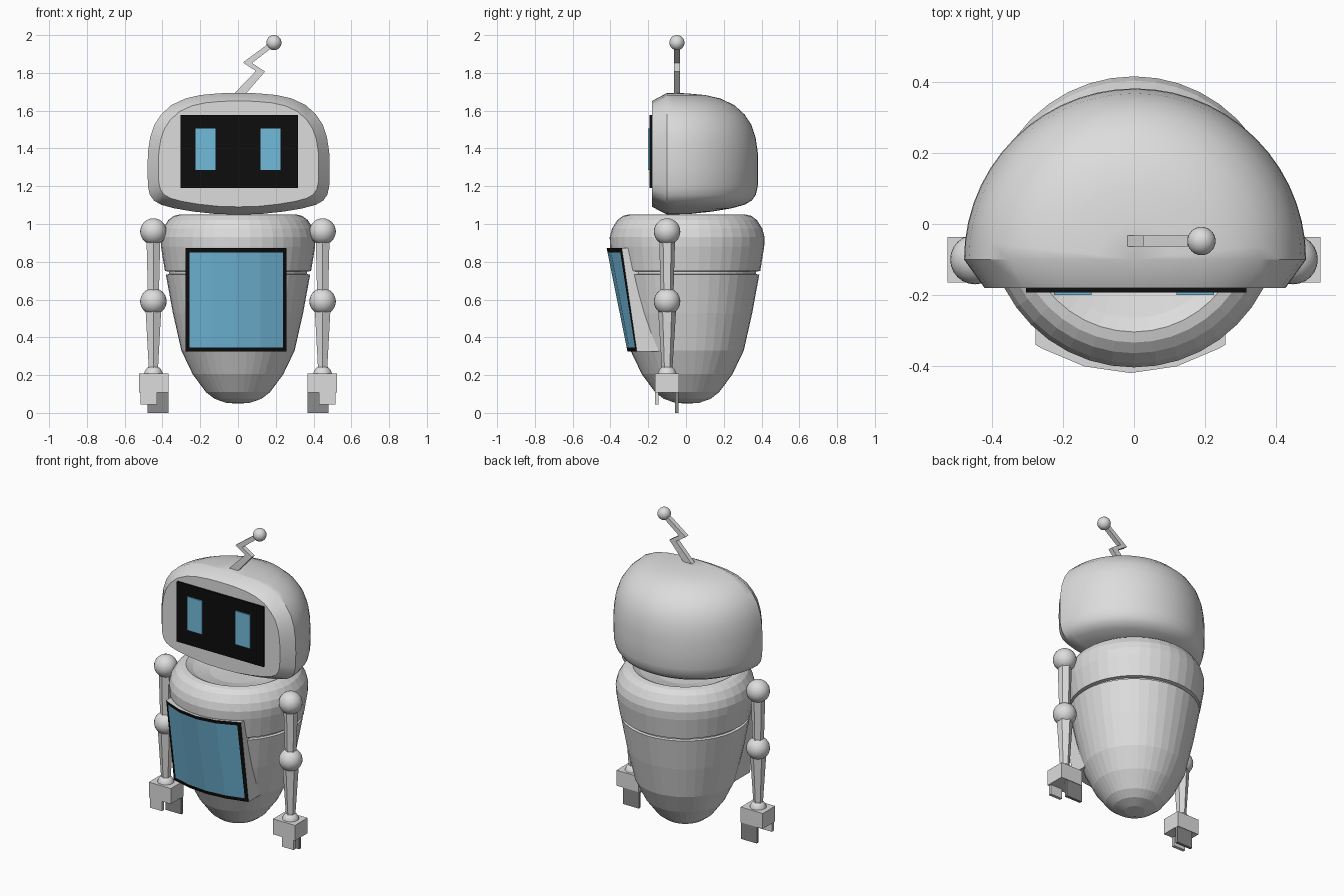
import bpy, bmesh, math
from mathutils import Matrix, Vector

if "Cube" in bpy.data.objects:
    bpy.data.objects.remove(bpy.data.objects["Cube"])


def material(name, rgb):
    m = bpy.data.materials.new(name)
    m.diffuse_color = (*rgb, 1)
    m.use_nodes = True
    m.node_tree.nodes["Principled BSDF"].inputs["Base Color"].default_value = m.diffuse_color
    return m


GREY = material("light_grey", (0.72, 0.72, 0.72))
DARK = material("dark_grey", (0.26, 0.26, 0.26))
BLACK = material("black", (0.004, 0.004, 0.004))
BLUE = material("light_blue", (0.17, 0.50, 0.72))


def finish(name, bm, *mats, smooth=False):
    bmesh.ops.recalc_face_normals(bm, faces=bm.faces[:])
    me = bpy.data.meshes.new(name)
    bm.to_mesh(me)
    bm.free()
    ob = bpy.data.objects.new(name, me)
    bpy.context.collection.objects.link(ob)
    for m in mats:
        me.materials.append(m)
    if smooth:
        bpy.ops.object.select_all(action='DESELECT')
        ob.select_set(True)
        bpy.context.view_layer.objects.active = ob
        bpy.ops.object.shade_smooth_by_angle(angle=math.radians(35))
    return ob


def box(name, x, y, z, mat):
    """Box from (min, max) pairs."""
    bm = bmesh.new()
    bmesh.ops.create_cube(bm, size=1)
    for v in bm.verts:
        for i, (a, b) in enumerate((x, y, z)):
            v.co[i] = a if v.co[i] < 0 else b
    return finish(name, bm, mat)


def ball(name, centre, r):
    bm = bmesh.new()
    bmesh.ops.create_uvsphere(bm, u_segments=24, v_segments=14, radius=r,
                              matrix=Matrix.Translation(centre))
    return finish(name, bm, GREY, smooth=True)


def limb(name, x, y, z0, z1, r0, r1):
    """Six-sided tapered rod, r0 at the bottom and r1 at the top."""
    bm = bmesh.new()
    bmesh.ops.create_cone(bm, cap_ends=True, segments=6, radius1=r0, radius2=r1, depth=z1 - z0,
                          matrix=Matrix.Translation((x, y, (z0 + z1) / 2)))
    return finish(name, bm, GREY)


def spun(profile, centre, angle, steps):
    """Spin an (r, z) profile about a vertical axis."""
    bm = bmesh.new()
    c = Vector(centre)
    vs = [bm.verts.new(c + Vector((r, 0, z))) for r, z in profile]
    es = [bm.edges.new(p) for p in zip(vs, vs[1:])]
    bmesh.ops.spin(bm, geom=vs + es, cent=c, axis=(0, 0, 1), angle=angle, steps=steps)
    bmesh.ops.remove_doubles(bm, verts=bm.verts[:], dist=1e-4)
    return bm


# Body: egg with a seam groove and a dished top
body = [(0, .05), (.06, .052), (.125, .075), (.17, .11), (.24, .205), (.30, .33), (.345, .53),
        (.382, .732), (.365, .735), (.365, .748), (.387, .751), (.408, .88), (.41, .93),
        (.398, .975), (.37, 1.02), (.34, 1.043), (.31, 1.05), (.27, 1.03), (.17, 1.005), (0, .995)]
finish("body", spun(body, (0, .006, 0), 2 * math.pi, 40), GREY)

# Head: half-spun dome at the back, bevelled flat face at the front
head = [(0, 1.05), (.12, 1.053), (.24, 1.066), (.34, 1.083), (.41, 1.102), (.448, 1.124),
        (.47, 1.155), (.48, 1.2), (.482, 1.29), (.48, 1.38), (.468, 1.46), (.446, 1.525),
        (.41, 1.58), (.355, 1.63), (.28, 1.665), (.2, 1.683), (.1, 1.692), (0, 1.694)]
bm = spun(head, (.003, -.1, 0), math.pi, 28)
rim = [e for e in bm.edges if e.is_boundary]
new = bmesh.ops.extrude_edge_only(bm, edges=rim)["geom"]
for v in (g for g in new if isinstance(g, bmesh.types.BMVert)):
    v.co = (.003 + (v.co.x - .003) * .88, -.18, 1.365 + (v.co.z - 1.365) * .87)
bmesh.ops.holes_fill(bm, edges=[e for e in bm.edges if e.is_boundary], sides=0)
finish("head", bm, GREY, smooth=True)

# Face display and eyes
box("face_screen", (-.305, .317), (-.193, -.178), (1.19, 1.578), BLACK)
for side, x in (("right", -.173), ("left", .173)):
    box(side + "_eye", (x - .053, x + .053), (-.2, -.191), (1.287, 1.505), BLUE)

# Chest panel: curved, leaning front with a black border and grey sides
bm = bmesh.new()
xs = [-.268, -.248, -.13, 0, .13, .248, .268]
zs = [.325, .347, .85, .872]


def panel_point(x, z):
    t = (z - .325) / .547
    return (x - .01, -.31 - .11 * t + (.05 + .03 * t) * (x / .268) ** 2, z)


grid = [[bm.verts.new(panel_point(x, z)) for x in xs] for z in zs]
for j in range(3):
    for i in range(6):
        f = bm.faces.new((grid[j][i], grid[j][i + 1], grid[j + 1][i + 1], grid[j + 1][i]))
        f.material_index = 1 if j in (0, 2) or i in (0, 5) else 2
back = bmesh.ops.extrude_edge_only(bm, edges=[e for e in bm.edges if e.is_boundary])["geom"]
for g in back:
    if isinstance(g, bmesh.types.BMVert):
        g.co.y = -.1
    elif isinstance(g, bmesh.types.BMFace):
        g.material_index = 0
for f in bmesh.ops.holes_fill(bm, edges=[e for e in bm.edges if e.is_boundary], sides=0)["faces"]:
    f.material_index = 0
finish("chest_panel", bm, GREY, BLACK, BLUE)

# Arms, hands and fingers
for side, s in (("right", -1), ("left", 1)):
    x, y = .448 * s, -.1
    ball(side + "_shoulder", (x, y, .96), .07)
    limb(side + "_upper_arm", x, y, .6, .95, .033, .043)
    ball(side + "_elbow", (x, y, .59), .07)
    limb(side + "_forearm", x, y, .2, .58, .026, .05)
    ball(side + "_wrist", (x, y, .2), .05)
    span = lambda a, b: tuple(sorted((a * s, b * s)))
    box(side + "_hand", span(.367, .525), (-.165, -.037), (.108, .208), GREY)
    box(side + "_front_finger", span(.43, .515), (-.165, -.145), (.045, .11), GREY)
    box(side + "_back_finger", span(.367, .48), (-.058, -.04), (0, .11), DARK)

# Zigzag antenna with a ball tip
bolt = [(-.045, 1.665), (.095, 1.81), (.026, 1.855), (.165, 1.957), (.188, 1.94),
        (.074, 1.852), (.143, 1.807), (.02, 1.665)]
bm = bmesh.new()
f = bm.faces.new([bm.verts.new((x, -.063, z)) for x, z in bolt])
ext = bmesh.ops.extrude_face_region(bm, geom=[f])["geom"]
bmesh.ops.translate(bm, vec=(0, .03, 0), verts=[g for g in ext if isinstance(g, bmesh.types.BMVert)])
if f.is_valid and not any(len(e.link_faces) == 2 for e in f.edges):
    bm.faces.remove(f)
bmesh.ops.holes_fill(bm, edges=[e for e in bm.edges if e.is_boundary], sides=0)
finish("antenna", bm, GREY)
ball("antenna_tip", (.19, -.048, 1.96), .04)
